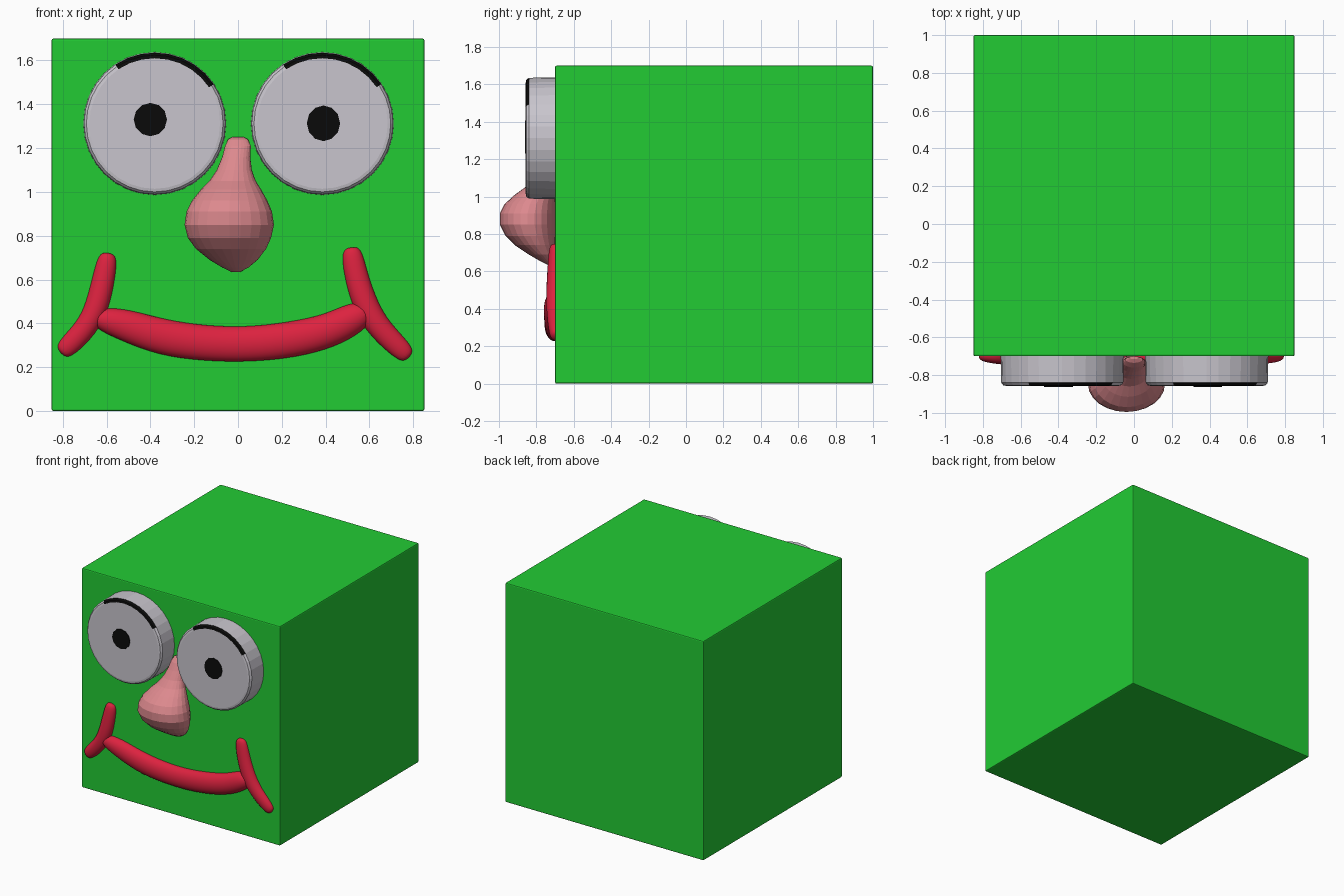
import bpy, bmesh, math
from mathutils import Vector

if "Cube" in bpy.data.objects:
    bpy.data.objects.remove(bpy.data.objects["Cube"])


def material(name, rgb):
    m = bpy.data.materials.new(name)
    m.diffuse_color = (*rgb, 1)
    m.use_nodes = True
    m.node_tree.nodes["Principled BSDF"].inputs["Base Color"].default_value = m.diffuse_color
    return m


GREEN = material("green", (0.016, 0.60, 0.034))
GREY = material("pale grey", (0.58, 0.56, 0.61))
BLACK = material("black", (0.003, 0.003, 0.003))
RED = material("red", (0.72, 0.016, 0.05))
PINK = material("pink", (0.72, 0.25, 0.27))


def finish(name, bm, mats):
    bmesh.ops.recalc_face_normals(bm, faces=bm.faces)
    me = bpy.data.meshes.new(name)
    bm.to_mesh(me)
    bm.free()
    for m in mats:
        me.materials.append(m)
    ob = bpy.data.objects.new(name, me)
    bpy.context.collection.objects.link(ob)
    return ob


def loft(name, rings, sides, mats, rule=None):
    """Skin elliptical rings given as (centre, half axis u, half axis v)."""
    bm = bmesh.new()
    loops = []
    for c, u, v in rings:
        angles = [2 * math.pi * i / sides for i in range(sides)]
        loops.append([bm.verts.new(c + u * math.cos(a) + v * math.sin(a)) for a in angles])
    for r, (a, b) in enumerate(zip(loops, loops[1:])):
        for i in range(sides):
            j = (i + 1) % sides
            f = bm.faces.new((a[i], a[j], b[j], b[i]))
            if rule:
                f.material_index = rule(r, (i + 0.5) * 360 / sides)
    bm.faces.new(loops[0])
    bm.faces.new(loops[-1])
    return finish(name, bm, mats)


# Head block with slightly eased edges
bm = bmesh.new()
bmesh.ops.create_cube(bm, size=1.7)
bmesh.ops.translate(bm, verts=bm.verts, vec=(0, 0.15, 0.85))
bmesh.ops.bevel(bm, geom=bm.edges[:], offset=0.008, segments=2, profile=0.5, affect='EDGES')
finish("head_block", bm, [GREEN])

X, Y, Z = Vector((1, 0, 0)), Vector((0, 1, 0)), Vector((0, 0, 1))


def disc_rings(cx, cz, profile, rz=1.0):
    return [(Vector((cx, y, cz)), X * r, Z * r * rz) for r, y in profile]


# Eyes: thick discs, the upper rim painted black; pupils are thin plates
def lid(ring, angle):
    return 1 if ring in (1, 2) and 33 < angle < 124 else 0


eye_profile = [(0.28, -0.857), (0.298, -0.857), (0.312, -0.854), (0.323, -0.84), (0.326, -0.69)]
for side, cx, px, pz, rz in (("left", -0.38, -0.40, 1.33, 1.0),
                             ("right", 0.385, 0.39, 1.313, 1.07)):
    loft(side + "_eye", disc_rings(cx, 1.312, eye_profile), 32, [GREY, BLACK], lid)
    loft(side + "_pupil", disc_rings(px, pz, [(0.076, -0.862), (0.076, -0.853)], rz), 12, [BLACK])

# Nose: pear shape, rings of (z, centre x, half width, front y)
nose = [(0.635, -0.01, 0.02, -0.74), (0.655, -0.012, 0.06, -0.78), (0.69, -0.02, 0.11, -0.84),
        (0.74, -0.032, 0.16, -0.915), (0.79, -0.039, 0.19, -0.965), (0.85, -0.04, 0.204, -0.995),
        (0.91, -0.04, 0.195, -0.995), (0.96, -0.038, 0.172, -0.97), (1.01, -0.032, 0.138, -0.915),
        (1.05, -0.025, 0.106, -0.86), (1.10, -0.017, 0.08, -0.82), (1.16, -0.008, 0.064, -0.785),
        (1.21, 0.0, 0.059, -0.76), (1.24, 0.0, 0.045, -0.735), (1.25, 0.0, 0.025, -0.715)]
BACK = -0.70
loft("nose", [(Vector((cx, (fy + BACK) / 2, z)), X * w, Y * ((fy - BACK) / 2))
              for z, cx, w, fy in nose], 24, [PINK])


# Mouth: rounded strokes lying on the face, points of (x, z, half width, depth)
def stroke(name, pts):
    pos = [Vector((p[0], -0.70, p[1])) for p in pts]
    rings = []
    for i, p in enumerate(pts):
        t = (pos[min(i + 1, len(pos) - 1)] - pos[max(i - 1, 0)]).normalized()
        rings.append((pos[i], t.cross(Y) * p[2], Y * p[3]))
    ob = loft(name, rings, 14, [RED])
    for f in ob.data.polygons:
        f.use_smooth = True
    ob.modifiers.new("smooth", 'SUBSURF').levels = 2
    ob.modifiers["smooth"].render_levels = 2


stroke("mouth", [(-0.66, 0.43, 0.03, 0.03), (-0.62, 0.42, 0.055, 0.05), (-0.52, 0.395, 0.075, 0.058),
                 (-0.35, 0.335, 0.085, 0.06), (-0.15, 0.308, 0.083, 0.058), (0.05, 0.303, 0.082, 0.055),
                 (0.25, 0.325, 0.085, 0.058), (0.42, 0.365, 0.08, 0.062), (0.54, 0.43, 0.075, 0.062),
                 (0.60, 0.46, 0.04, 0.04)])
stroke("left_cheek_line", [(-0.592, 0.722, 0.022, 0.02), (-0.595, 0.70, 0.045, 0.035),
                           (-0.61, 0.62, 0.052, 0.042), (-0.64, 0.48, 0.056, 0.05),
                           (-0.69, 0.38, 0.052, 0.046), (-0.78, 0.29, 0.05, 0.035),
                           (-0.81, 0.264, 0.03, 0.02)])
stroke("right_cheek_line", [(0.516, 0.748, 0.025, 0.02), (0.52, 0.72, 0.05, 0.035),
                            (0.54, 0.61, 0.055, 0.042), (0.585, 0.47, 0.06, 0.05),
                            (0.65, 0.37, 0.055, 0.046), (0.75, 0.275, 0.05, 0.035),
                            (0.782, 0.244, 0.03, 0.02)])
